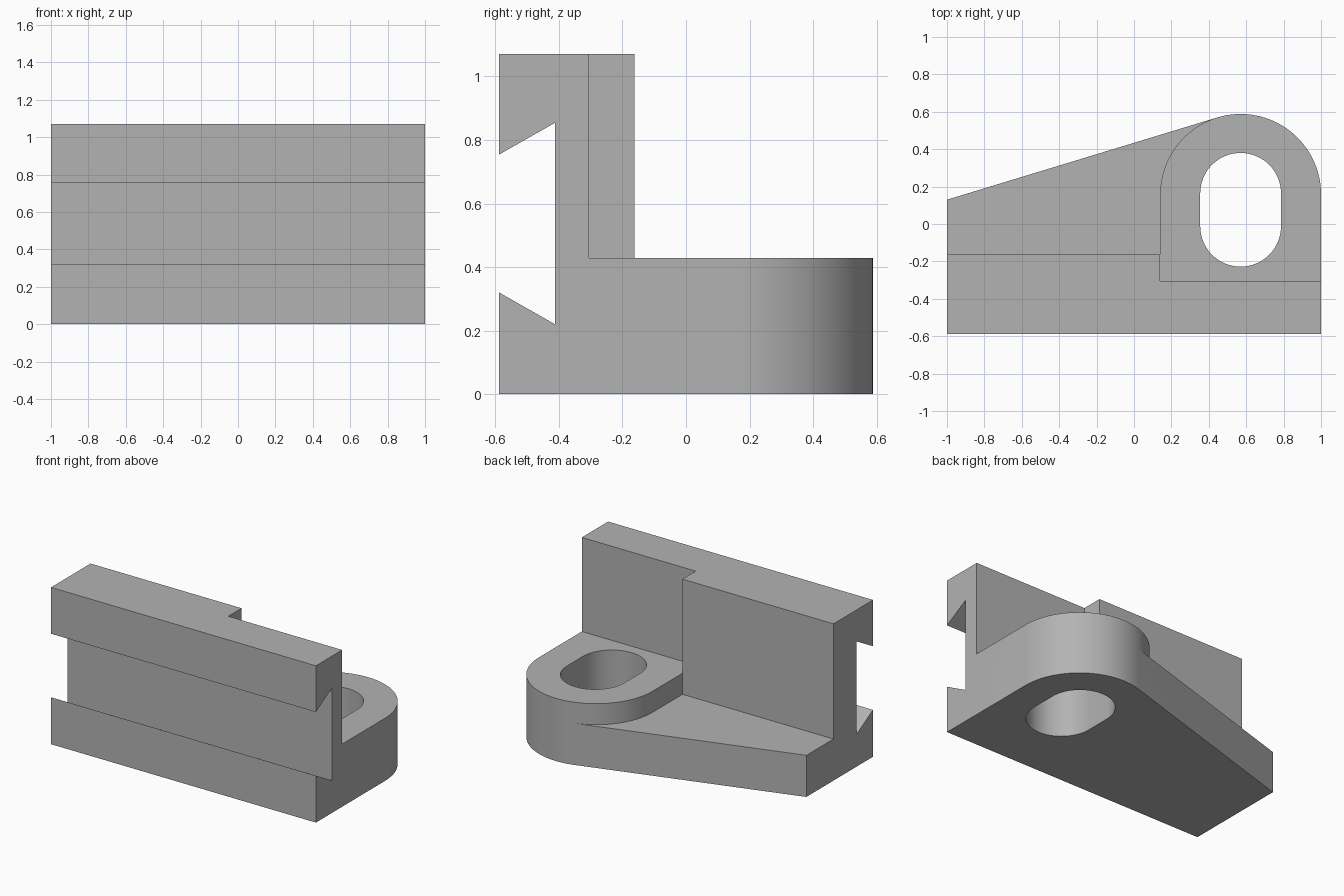
import bpy
import bmesh
from math import acos, atan2, cos, sin, pi, hypot

if "Cube" in bpy.data.objects:
    bpy.data.objects.remove(bpy.data.objects["Cube"])

# Main dimensions
FRONT, BACK, HEIGHT = -0.588, 0.588, 1.07
PLATE_TOP, BOSS_TOP = 0.284, 0.428
WALL_THICK_Y, WALL_THIN_Y = -0.162, -0.305
BOSS_X, BOSS_R = 0.57, 0.43
BOSS_Y = BACK - BOSS_R
BOSS_LEFT = BOSS_X - BOSS_R
END_Y = 0.13
OUT = 1.3

grey = bpy.data.materials.new("machined grey")
grey.use_nodes = True
colour = (0.45, 0.45, 0.45, 1)
grey.diffuse_color = colour
grey.node_tree.nodes["Principled BSDF"].inputs["Base Color"].default_value = colour


def arc(cx, cy, r, start, end, steps):
    angles = [start + (end - start) * i / steps for i in range(steps + 1)]
    return [(cx + r * cos(a), cy + r * sin(a)) for a in angles]


def prism(name, outline, low, high, along="z"):
    """Extrude an outline (x, y) along z, or (y, z) along x."""
    bm = bmesh.new()
    place = (lambda u, v: (u, v, low)) if along == "z" else (lambda u, v: (low, u, v))
    face = bm.faces.new([bm.verts.new(place(u, v)) for u, v in outline])
    ext = bmesh.ops.extrude_face_region(bm, geom=[face])
    verts = [g for g in ext["geom"] if isinstance(g, bmesh.types.BMVert)]
    shift = (0, 0, high - low) if along == "z" else (high - low, 0, 0)
    bmesh.ops.translate(bm, verts=verts, vec=shift)
    bmesh.ops.recalc_face_normals(bm, faces=bm.faces)
    mesh = bpy.data.meshes.new(name)
    bm.to_mesh(mesh)
    bm.free()
    mesh.materials.append(grey)
    obj = bpy.data.objects.new(name, mesh)
    bpy.context.collection.objects.link(obj)
    return obj


def cut(body, cutter):
    cutter.hide_render = True
    mod = body.modifiers.new(cutter.name, "BOOLEAN")
    mod.operation, mod.solver, mod.object = "DIFFERENCE", "EXACT", cutter
    bpy.context.view_layer.objects.active = body
    bpy.ops.object.modifier_apply(modifier=mod.name)
    bpy.data.objects.remove(cutter)


# Sloping edge meets the round boss at its tangent angle
dx, dy = -1 - BOSS_X, END_Y - BOSS_Y
tangent = atan2(dy, dx) % (2 * pi) - acos(BOSS_R / hypot(dx, dy))
round_end = arc(BOSS_X, BOSS_Y, BOSS_R, 0, tangent, 40)
round_side = arc(BOSS_X, BOSS_Y, BOSS_R, pi, tangent, 24)

# Solid blank with the full footprint
bracket = prism("bracket", [(-1, FRONT), (1, FRONT)] + round_end + [(-1, END_Y)], 0, HEIGHT)

# Space above the boss and behind the stepped wall
cut(bracket, prism("upper_space", [
    (BOSS_LEFT, WALL_THIN_Y), (OUT, WALL_THIN_Y), (OUT, OUT), (-OUT, OUT),
    (-OUT, WALL_THICK_Y), (BOSS_LEFT, WALL_THICK_Y)], BOSS_TOP, HEIGHT + 0.2))

# Space above the thin plate, leaving the boss standing
far = (BOSS_X + OUT * cos(tangent), BOSS_Y + OUT * sin(tangent))
cut(bracket, prism("plate_space", [(-OUT, WALL_THICK_Y), (BOSS_LEFT, WALL_THICK_Y)]
                   + round_side + [far, (-OUT, far[1])], PLATE_TOP, HEIGHT + 0.2))

# Dovetail groove along the front, widened in line with its slopes
slope = (0.854 - 0.754) / 0.176
reach = 0.1
cut(bracket, prism("dovetail", [
    (FRONT - reach, 0.32 + slope * reach), (-0.412, 0.22),
    (-0.412, 0.854), (FRONT - reach, 0.754 - slope * reach)], -OUT, OUT, "x"))

# Slotted hole through the boss
slot_r = 0.216
slot = (arc(BOSS_X, BOSS_Y + 0.006, slot_r, 0, pi, 32)
        + arc(BOSS_X, -0.012, slot_r, pi, 2 * pi, 32))
cut(bracket, prism("slot", slot, -0.2, HEIGHT))

# Smooth the round walls, keep the machined edges sharp
bpy.ops.object.select_all(action="DESELECT")
bracket.select_set(True)
bpy.context.view_layer.objects.active = bracket
bpy.ops.object.shade_smooth_by_angle(angle=pi / 6)
